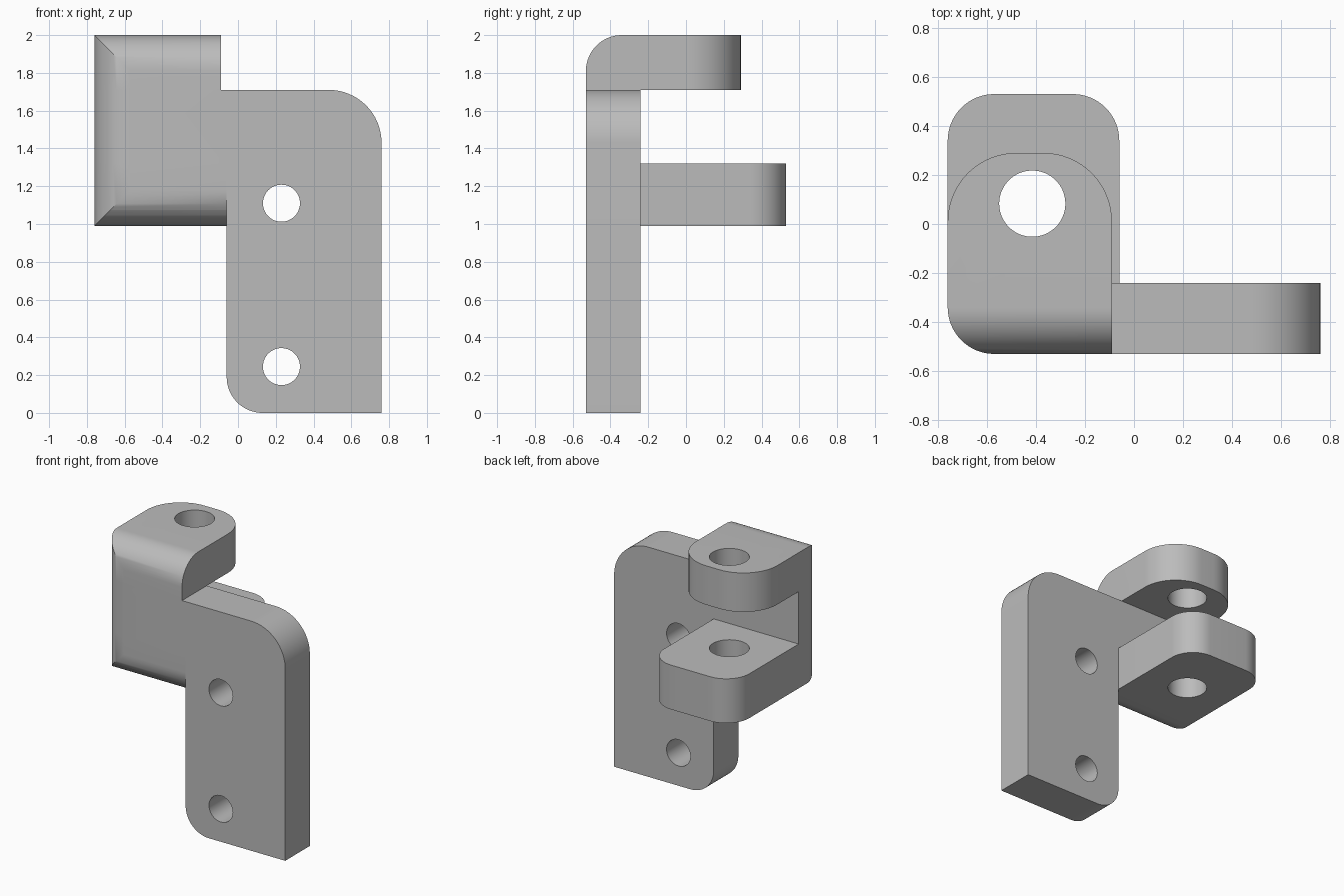
import bpy
import bmesh
from math import radians
from mathutils import Vector, Matrix

cube = bpy.data.objects.get("Cube")
if cube:
    bpy.data.objects.remove(cube, do_unlink=True)

# Shared dimensions
LEFT, RIGHT, FRONT, BACK = -0.76, 0.76, -0.53, 0.53
PLATE_BACK, PLATE_SIDE, PLATE_TOP = -0.24, -0.06, 1.71
ARM_LOW, ARM_HIGH = 0.99, 2.0
SMALL, LARGE = 0.19, 0.28
STEPS = 16

steel = bpy.data.materials.new("plain grey")
steel.use_nodes = True
grey = (0.5, 0.5, 0.5, 1)
steel.diffuse_color = grey
steel.node_tree.nodes["Principled BSDF"].inputs["Base Color"].default_value = grey

# Maps a profile's (u, v, depth) onto the world axes
AXES = {
    "x": Matrix(((0, 0, 1), (1, 0, 0), (0, 1, 0))),
    "y": Matrix(((1, 0, 0), (0, 0, 1), (0, 1, 0))),
    "z": Matrix.Identity(3),
}


def rounded(corners):
    """Outline from (u, v, radius) right-angled corners."""
    outline = []
    for i, (u, v, r) in enumerate(corners):
        p = Vector((u, v))
        if not r:
            outline.append(p)
            continue
        a = (Vector(corners[i - 1][:2]) - p).normalized() * r
        b = (Vector(corners[(i + 1) % len(corners)][:2]) - p).normalized() * r
        centre = p + a + b
        for k in range(STEPS + 1):
            t = radians(90 * k / STEPS)
            arc = Matrix.Rotation(t, 2)[0]
            outline.append(centre - b * abs(arc[0]) - a * abs(arc[1]))
    return outline


def prism(name, corners, axis, start, end):
    """Extrude a rounded outline along one world axis."""
    bm = bmesh.new()
    ring = [bm.verts.new(AXES[axis] @ Vector((p.x, p.y, start))) for p in rounded(corners)]
    face = bm.faces.new(ring)
    top = bmesh.ops.extrude_face_region(bm, geom=[face])["geom"]
    move = AXES[axis] @ Vector((0, 0, end - start))
    bmesh.ops.translate(bm, vec=move, verts=[g for g in top if isinstance(g, bmesh.types.BMVert)])
    bmesh.ops.recalc_face_normals(bm, faces=bm.faces)
    mesh = bpy.data.meshes.new(name)
    bm.to_mesh(mesh)
    bm.free()
    mesh.materials.append(steel)
    obj = bpy.data.objects.new(name, mesh)
    bpy.context.collection.objects.link(obj)
    return obj


def drill(u, v, r, axis):
    """Round cutter running right through the model."""
    square = [(u - r, v - r, r), (u + r, v - r, r), (u + r, v + r, r), (u - r, v + r, r)]
    obj = prism("drill", square, axis, -3, 3)
    bm = bmesh.new()
    bm.from_mesh(obj.data)
    bmesh.ops.remove_doubles(bm, verts=bm.verts, dist=0.0005)
    bm.to_mesh(obj.data)
    bm.free()
    return obj


def combine(target, other, operation):
    mod = target.modifiers.new(operation.lower(), "BOOLEAN")
    mod.operation, mod.solver, mod.object = operation, "EXACT", other
    bpy.context.view_layer.objects.active = target
    bpy.ops.object.modifier_apply(modifier=mod.name)
    bpy.data.objects.remove(other, do_unlink=True)


def plan(right, back, back_radius):
    """Arm outline seen from above, rounded at the outer front corner."""
    return [(LEFT, FRONT, SMALL), (right, FRONT, 0),
            (right, back, back_radius), (LEFT, back, back_radius)]


# Arm: web between a lower and an upper lug
bracket = prism("hinge_bracket", plan(PLATE_SIDE, BACK, SMALL), "z", ARM_LOW, 1.32)
web = prism("web", plan(PLATE_SIDE, PLATE_BACK, 0), "z", 1.32, PLATE_TOP)
upper_lug = prism("upper_lug", plan(-0.09, 0.29, LARGE), "z", PLATE_TOP, ARM_HIGH)
combine(bracket, web, "UNION")
combine(bracket, upper_lug, "UNION")

# Round the arm's front edges at top and bottom
side = [(FRONT, ARM_LOW, SMALL), (1, ARM_LOW, 0), (1, ARM_HIGH, 0), (FRONT, ARM_HIGH, SMALL)]
combine(bracket, prism("edge_rounding", side, "x", -1, 1), "INTERSECT")

# Mounting plate
plate = [(PLATE_SIDE, 0, SMALL), (RIGHT, 0, 0),
         (RIGHT, PLATE_TOP, LARGE), (PLATE_SIDE, PLATE_TOP, 0)]
combine(bracket, prism("mounting_plate", plate, "y", FRONT, PLATE_BACK), "UNION")

# Pin hole through both lugs and two screw holes
combine(bracket, drill(-0.415, 0.083, 0.135, "z"), "DIFFERENCE")
for height in (0.245, 1.11):
    combine(bracket, drill(0.23, height, 0.098, "y"), "DIFFERENCE")

# Smooth curved faces, keep hard edges
bpy.ops.object.select_all(action="DESELECT")
bracket.select_set(True)
bpy.context.view_layer.objects.active = bracket
bpy.ops.object.shade_smooth_by_angle(angle=radians(30))
